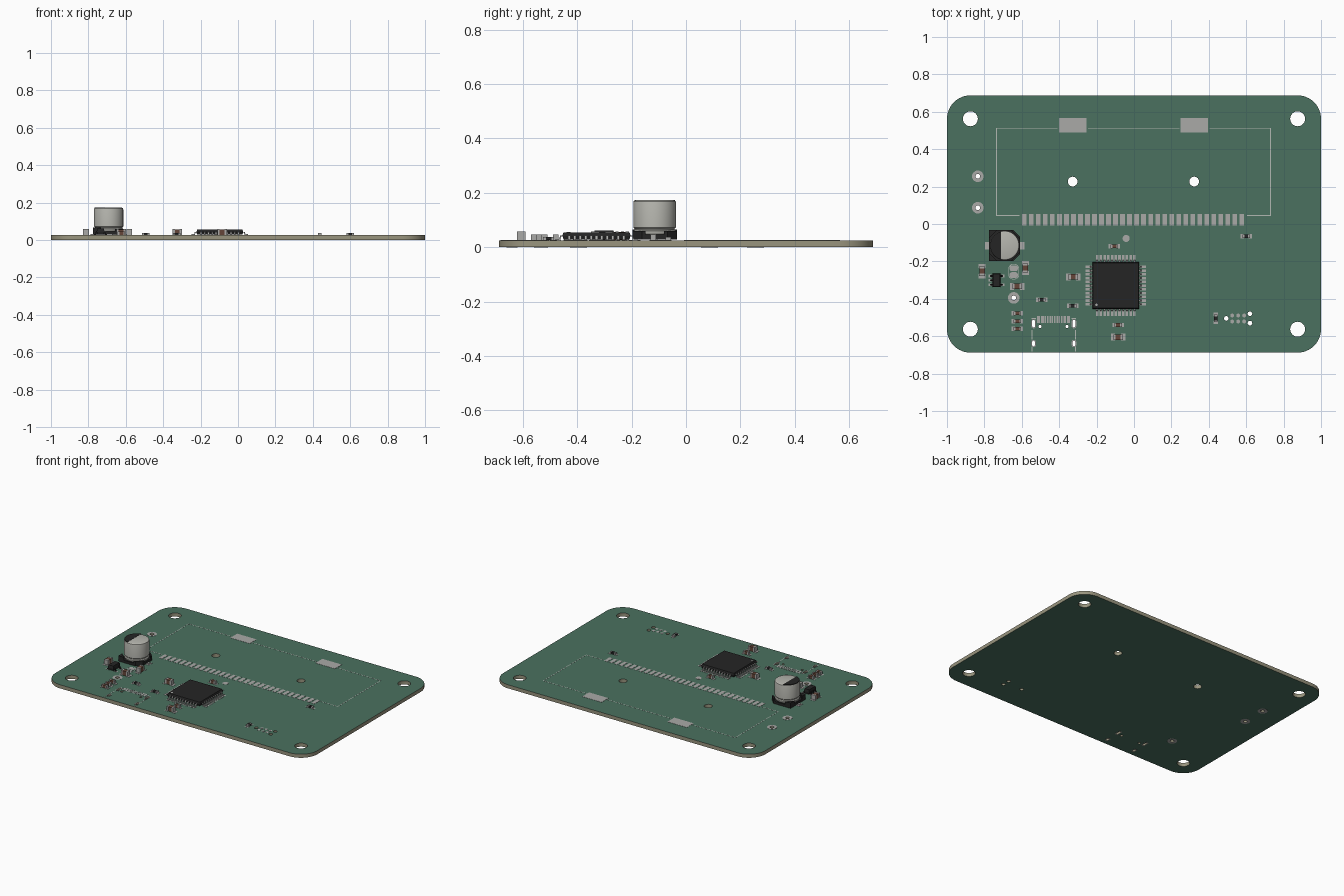
import bpy, bmesh, math
from mathutils import Matrix, Vector

if "Cube" in bpy.data.objects:
    bpy.data.objects.remove(bpy.data.objects["Cube"])

Z0, ZT = 0.0008, 0.0255          # board faces
ZP = ZT + 0.0012                 # top of copper pads


def material(name, rgb):
    m = bpy.data.materials.new(name)
    m.diffuse_color = (*rgb, 1)
    m.use_nodes = True
    m.node_tree.nodes["Principled BSDF"].inputs["Base Color"].default_value = m.diffuse_color
    return m


GREEN = material("solder_mask", (0.07, 0.165, 0.115))
TAN = material("laminate", (0.32, 0.30, 0.21))
SILVER = material("tin", (0.40, 0.40, 0.39))
SILK = material("silk", (0.45, 0.48, 0.45))
BLACK = material("black_plastic", (0.018, 0.018, 0.018))
BROWN = material("ceramic", (0.13, 0.06, 0.04))
ALU = material("aluminium", (0.47, 0.47, 0.43))


# ---- helpers ----
def circle(r, cx=0, cy=0, n=24, rot=0.0):
    return [(cx + r * math.cos(rot + 2 * math.pi * i / n),
             cy + r * math.sin(rot + 2 * math.pi * i / n)) for i in range(n)]


def rounded(w, h, r, cx=0, cy=0, n=8):
    pts = []
    for k, (sx, sy) in enumerate(((1, 1), (-1, 1), (-1, -1), (1, -1))):
        for i in range(n + 1):
            a = math.pi / 2 * (k + i / n)
            pts.append((cx + sx * (w / 2 - r) + r * math.cos(a),
                        cy + sy * (h / 2 - r) + r * math.sin(a)))
    return pts


def rect(w, h, cx=0, cy=0):
    return [(cx + sx * w / 2, cy + sy * h / 2) for sx, sy in ((1, 1), (-1, 1), (-1, -1), (1, -1))]


def loft(bm, loops, closed=False, M=Matrix(), mat=0):
    """Skin a list of (2D points, z) loops; closed joins last loop to first."""
    rings = [[bm.verts.new(M @ Vector((x, y, z))) for x, y in pts] for pts, z in loops]
    faces = []
    pairs = list(zip(rings, rings[1:])) + ([(rings[-1], rings[0])] if closed else [])
    for a, b in pairs:
        n = len(a)
        faces += [bm.faces.new((a[i], a[(i + 1) % n], b[(i + 1) % n], b[i])) for i in range(n)]
    if not closed:
        faces += [bm.faces.new(rings[0][::-1]), bm.faces.new(rings[-1])]
    for f in faces:
        f.material_index = mat


def prism(bm, pts, z0, z1, M=Matrix(), mat=0):
    loft(bm, [(pts, z0), (pts, z1)], M=M, mat=mat)


def frame(bm, inner, outer, z0, z1):
    loft(bm, [(inner, z0), (outer, z0), (outer, z1), (inner, z1)], closed=True)


def smooth(ob):
    bpy.ops.object.select_all(action='DESELECT')
    ob.select_set(True)
    bpy.context.view_layer.objects.active = ob
    bpy.ops.object.shade_smooth_by_angle(angle=math.radians(30))


def finish(name, bm, mats, soft=False):
    bmesh.ops.recalc_face_normals(bm, faces=bm.faces)
    me = bpy.data.meshes.new(name)
    bm.to_mesh(me)
    bm.free()
    ob = bpy.data.objects.new(name, me)
    bpy.context.collection.objects.link(ob)
    for m in mats:
        me.materials.append(m)
    if soft:
        smooth(ob)
    return ob


def lead(bm, cx, cy, ang, r0, r1, z, w, mat=1):
    """Gull-wing lead pointing outwards at angle ang."""
    t, k = 0.004, (r1 - r0) * 0.4
    prof = [(r0, z), (r0 + k, z), (r0 + k + t, ZP + t), (r1, ZP + t),
            (r1, ZP), (r0 + k, ZP), (r0 + k - t, z - t), (r0, z - t)]
    prism(bm, prof, -w / 2, w / 2, mat=mat, M=cx @ Matrix.Rotation(ang, 4, 'Z')
          @ Matrix.Translation((0, cy, 0)) @ Matrix.Rotation(math.pi / 2, 4, 'X'))


# ---- board: outline and every drilled hole as one filled curve ----
test_points = [(-0.835, 0.255), (-0.835, 0.087), (-0.643, -0.395)]
slots = [(x, y, h) for x in (-0.537, -0.321) for y, h in ((-0.533, 0.040), (-0.639, 0.030))]
outline = [rounded(2, 1.375, 0.125, n=12)]
outline += [circle(0.04, sx * 0.875, sy * 0.5625, 32) for sx in (-1, 1) for sy in (-1, 1)]
outline += [circle(0.026, x, 0.227) for x in (-0.328, 0.322)]
outline += [circle(0.0125, x, y) for x, y in test_points]
outline += [circle(0.0085, x, -0.548, 16) for x in (-0.503, -0.358)]
outline += [circle(0.0125, x, y, 16) for x, y in ((0.493, -0.505), (0.62, -0.48), (0.62, -0.53))]
outline += [rounded(0.016, h, 0.0079, x, y, 6) for x, y, h in slots]
cu = bpy.data.curves.new("board", 'CURVE')
cu.dimensions, cu.fill_mode, cu.extrude = '2D', 'BOTH', (ZT - Z0) / 2
for pts in outline:
    sp = cu.splines.new('POLY')
    sp.points.add(len(pts) - 1)
    for p, (x, y) in zip(sp.points, pts):
        p.co = (x, y, 0, 1)
    sp.use_cyclic_u = True
tmp = bpy.data.objects.new("board_curve", cu)
bpy.context.collection.objects.link(tmp)
bpy.context.view_layer.update()
bm = bmesh.new()
bm.from_mesh(tmp.to_mesh())
tmp.to_mesh_clear()
bpy.data.objects.remove(tmp)
bmesh.ops.remove_doubles(bm, verts=bm.verts, dist=1e-5)
bmesh.ops.translate(bm, verts=bm.verts, vec=(0, 0, (ZT + Z0) / 2))
bm.normal_update()
for f in bm.faces:
    f.material_index = 0 if abs(f.normal.z) > 0.5 else 1
    f.smooth = False
finish("board", bm, [GREEN, TAN], True)

# ---- cartridge slot pads ----
bm = bmesh.new()
for i in range(32):
    prism(bm, rect(0.025, 0.061, -0.005 + (i - 15.5) * 0.0375, 0.023), ZT, ZP)
for x in (-0.328, 0.322):
    prism(bm, rect(0.148, 0.075, x, 0.528), ZT, ZP)
finish("cartridge_slot_pads", bm, [SILVER])

# ---- silkscreen outlines ----
bm = bmesh.new()
for x0, y0, x1, y1 in ((-0.735, 0.045, -0.735, 0.512), (0.73, 0.045, 0.73, 0.512),
                       (-0.735, 0.512, -0.41, 0.512), (-0.245, 0.512, 0.24, 0.512),
                       (0.405, 0.512, 0.73, 0.512), (-0.735, 0.045, -0.615, 0.045),
                       (0.605, 0.045, 0.73, 0.045), (-0.545, -0.57, -0.545, -0.615),
                       (-0.545, -0.66, -0.545, -0.68), (-0.313, -0.57, -0.313, -0.615),
                       (-0.313, -0.66, -0.313, -0.68), (-0.545, -0.505, -0.525, -0.505),
                       (-0.333, -0.505, -0.313, -0.505)):
    prism(bm, rect(x1 - x0 + 0.004, abs(y1 - y0) + 0.004, (x0 + x1) / 2, (y0 + y1) / 2), ZT, ZT + 0.0006)
frame(bm, rounded(0.052, 0.077, 0.024, -0.643, -0.255), rounded(0.058, 0.083, 0.027, -0.643, -0.255),
      ZT, ZT + 0.0006)
finish("silkscreen_outlines", bm, [SILK])

# ---- test points, jumper, usb and programming pads ----
bm = bmesh.new()
for x, y in test_points:
    for a, b in ((ZT, ZP), (0, Z0)):
        frame(bm, circle(0.0125, x, y), circle(0.031, x, y), a, b)
prism(bm, circle(0.019, -0.042, -0.077), ZT, ZP)
finish("test_points", bm, [SILVER])
bm = bmesh.new()
for s in (-1, 1):
    prism(bm, rounded(0.044, 0.031, 0.012, -0.643, -0.255 + s * 0.018), ZT, ZP)
finish("jumper_pads", bm, [SILVER])
bm = bmesh.new()
for dx, w in [((i - 3.5) * 0.0125, 0.0075) for i in range(8)] + [(s * d, 0.015) for s in (-1, 1) for d in (0.06, 0.0806)]:
    prism(bm, rect(w, 0.036, -0.43 + dx, -0.51), ZT, ZP)
for x, y, h in slots:
    for a, b in ((ZT, ZP), (0, Z0)):
        frame(bm, rounded(0.016, h, 0.0079, x, y, 6), rounded(0.025, h + 0.01, 0.012, x, y, 6), a, b)
finish("usb_pads", bm, [SILVER])
bm = bmesh.new()
for x in (0.525, 0.557, 0.589):
    for y in (-0.489, -0.521):
        prism(bm, circle(0.0105, x, y, 16), ZT, ZP)
finish("programming_pads", bm, [SILVER])


# ---- chip capacitors and resistors ----
def chip(name, x, y, L, W, H, body, upright=False):
    bm = bmesh.new()
    M = Matrix.Translation((x, y, 0)) @ Matrix.Rotation(math.pi / 2 if upright else 0, 4, 'Z')
    prism(bm, rect(L * 0.7, W * 0.96), ZP, ZP + H * 0.97, M)
    for s in (-1, 1):
        prism(bm, rect(L * 0.24, W, s * L * 0.38), ZP, ZP + H, M, 1)
        prism(bm, rect(L * 0.46, W * 1.2, s * L * 0.54), ZT, ZP, M, 1)
    finish(name, bm, [body, SILVER])


for i, (x, y, up) in enumerate(((-0.812, -0.252, True), (-0.581, -0.235, True), (-0.625, -0.333, False),
                                (-0.325, -0.283, False), (-0.085, -0.605, False))):
    chip(f"large_capacitor_{i}", x, y, 0.05, 0.031, 0.031, BROWN, up)
for i, (x, y) in enumerate(((-0.085, -0.54), (-0.105, -0.12), (-0.623, -0.478), (-0.623, -0.52), (-0.623, -0.56))):
    chip(f"small_capacitor_{i}", x, y, 0.04, 0.02, 0.02, BROWN)
for i, (x, y, up) in enumerate(((-0.493, -0.405, False), (-0.328, -0.438, False),
                                (0.6, -0.065, False), (0.437, -0.505, True))):
    chip(f"resistor_{i}", x, y, 0.04, 0.02, 0.0115, BLACK, up)

# ---- microcontroller: tapered body, 11 leads per side ----
bm = bmesh.new()
T = Matrix.Translation((-0.0975, -0.329, 0))
loft(bm, [(rect(s, s), z) for s, z in ((0.242, 0.029), (0.25, 0.042), (0.25, 0.044), (0.242, 0.055))], M=T)
prism(bm, circle(0.007, -0.103, -0.103, 16), 0.055, 0.0553, T, 1)
for k in range(4):
    for i in range(11):
        o = (i - 5) * 0.02
        lead(bm, T, o, k * math.pi / 2, 0.122, 0.15, 0.044, 0.0095)
        prism(bm, rect(0.032, 0.0135, 0.146, o), ZT, ZP, T @ Matrix.Rotation(k * math.pi / 2, 4, 'Z'), 1)
finish("microcontroller", bm, [BLACK, SILVER])

# ---- voltage regulator: three leads left, two right ----
bm = bmesh.new()
T = Matrix.Translation((-0.735, -0.301, 0))
loft(bm, [(rect(w, w + 0.0325), z) for w, z in ((0.036, 0.03), (0.041, 0.043), (0.041, 0.046), (0.036, 0.062))], M=T)
for ang, offs in ((math.pi, (-1, 0, 1)), (0, (-1, 1))):
    for o in offs:
        lead(bm, T, o * 0.02375, ang, 0.018, 0.035, 0.046, 0.01, 0)
        prism(bm, rect(0.026, 0.015, 0.03, o * 0.02375), ZT, ZP, T @ Matrix.Rotation(ang, 4, 'Z'), 1)
finish("voltage_regulator", bm, [BLACK, SILVER])

# ---- electrolytic capacitor: base with corner posts, can, polarity mark, tabs ----
T = Matrix.Translation((-0.692, -0.115, 0))
h, c = 0.0825, 0.035
bm = bmesh.new()
prism(bm, [(-h, -h), (h - c, -h), (h, -h + c), (h, h - c), (h - c, h), (-h, h)], 0.029, 0.046, T)
for s in (-1, 1):
    prism(bm, [(-h, s * h), (-h + 0.042, s * h), (-h, s * (h - 0.042))], 0.046, 0.066, T)
    prism(bm, [(h - c, s * h), (h, s * (h - c)), (h, s * (h - c - 0.013)), (h - c - 0.013, s * h)], 0.046, 0.06, T)
finish("capacitor_base", bm, [BLACK])
bm = bmesh.new()
can = ((0.071, 0.044), (0.0765, 0.049), (0.0785, 0.053), (0.0785, 0.059), (0.0735, 0.064), (0.0735, 0.068),
       (0.0785, 0.073), (0.0785, 0.164), (0.0772, 0.169), (0.074, 0.172), (0.071, 0.173))
loft(bm, [(circle(r, n=48), z) for r, z in can], M=T)
finish("capacitor_can", bm, [ALU], True)
bm = bmesh.new()
a0 = math.acos(-0.02 / 0.0765)
arc = [a0 + (2 * math.pi - 2 * a0) * i / 20 for i in range(21)]
prism(bm, [(0.0765 * math.cos(a), 0.0765 * math.sin(a)) for a in arc], 0.167, 0.1745, T)
finish("polarity_mark", bm, [BLACK])
bm = bmesh.new()
for s in (-1, 1):
    prism(bm, rect(0.08, 0.02, s * 0.057), ZP, 0.031, T)
    prism(bm, rect(0.085, 0.04, s * 0.063), ZT, ZP, T)
finish("capacitor_tabs", bm, [SILVER])
